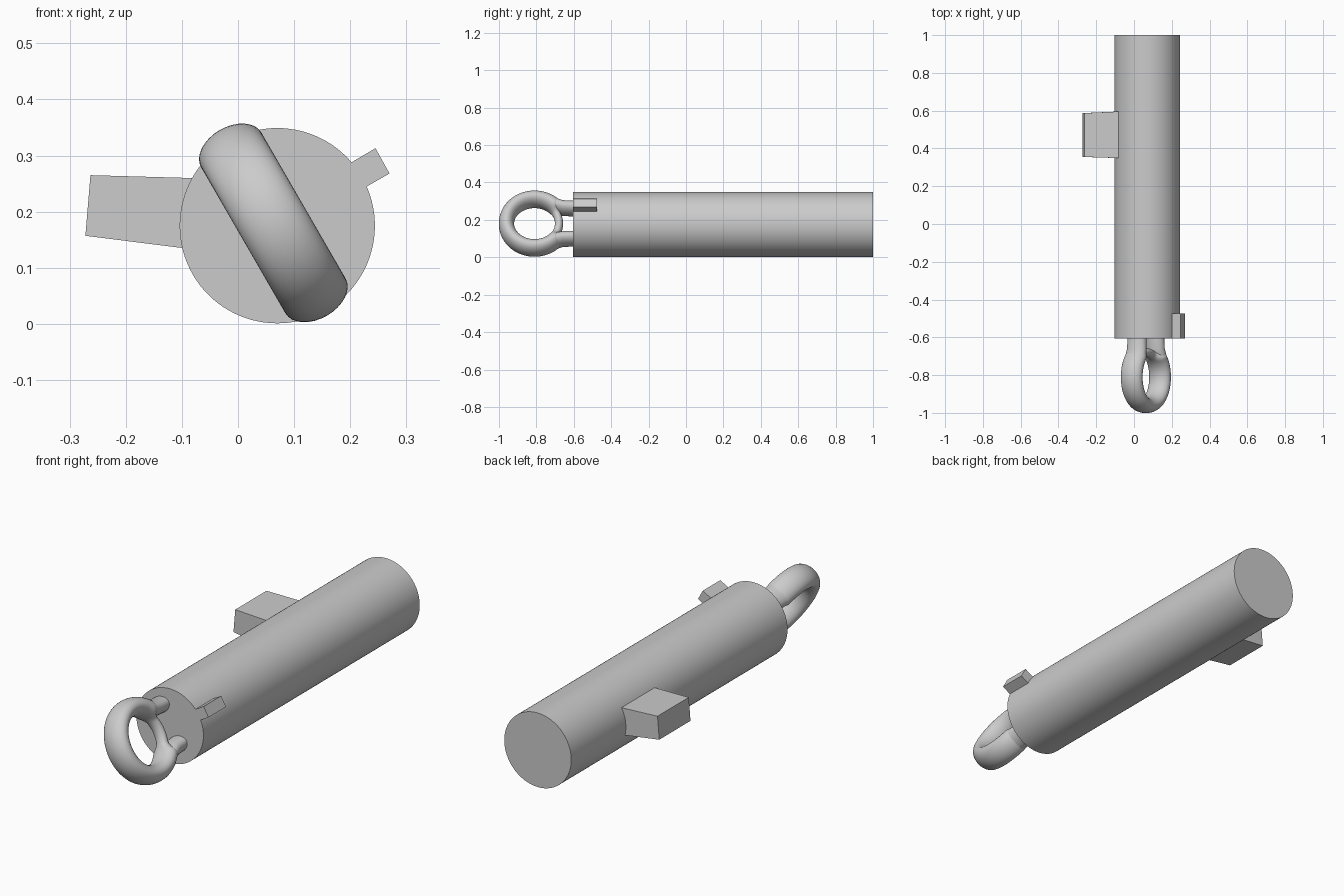
import bpy, bmesh, math
from mathutils import Vector

if "Cube" in bpy.data.objects:
    bpy.data.objects.remove(bpy.data.objects["Cube"])

grey = bpy.data.materials.new("plain grey")
grey.use_nodes = True
grey.diffuse_color = (0.6, 0.6, 0.6, 1)
grey.node_tree.nodes["Principled BSDF"].inputs["Base Color"].default_value = (0.6, 0.6, 0.6, 1)

# The eyelet lies in a plane spanned by ALONG and the long (y) axis
ACROSS = Vector((math.cos(math.radians(30)), 0, 0.5))
ALONG = Vector((-0.5, 0, math.cos(math.radians(30))))
LONG = Vector((0, 1, 0))
EYE = Vector((0.063, -0.81, 0.18))
BODY_FRONT = -0.605


def finish(name, bm, smooth=False):
    bmesh.ops.recalc_face_normals(bm, faces=bm.faces)
    mesh = bpy.data.meshes.new(name)
    bm.to_mesh(mesh)
    bm.free()
    obj = bpy.data.objects.new(name, mesh)
    bpy.context.collection.objects.link(obj)
    mesh.materials.append(grey)
    if smooth:
        bpy.ops.object.select_all(action='DESELECT')
        obj.select_set(True)
        bpy.context.view_layer.objects.active = obj
        bpy.ops.object.shade_smooth_by_angle(angle=math.radians(35))
    return obj


def loft(name, rings, closed=False, smooth=False):
    """Skin a list of equally sized loops of points."""
    bm = bmesh.new()
    loops = [[bm.verts.new(p) for p in ring] for ring in rings]
    n = len(loops[0])
    pairs = list(zip(loops, loops[1:]))
    if closed:
        pairs.append((loops[-1], loops[0]))
    else:
        bm.faces.new(loops[0])
        bm.faces.new(loops[-1])
    for a, b in pairs:
        for i in range(n):
            j = (i + 1) % n
            bm.faces.new((a[i], a[j], b[j], b[i]))
    return finish(name, bm, smooth)


def oval(center, axis_a, a, axis_b, b, n=32):
    return [center + axis_a * a * math.cos(math.tau * i / n)
            + axis_b * b * math.sin(math.tau * i / n) for i in range(n)]


# Cylindrical body
X, Z = Vector((1, 0, 0)), Vector((0, 0, 1))
loft("body", [oval(Vector((0.07, y, 0.175)), X, 0.174, Z, 0.174, 96)
              for y in (BODY_FRONT, 1.0)], smooth=True)

# Eyelet ring, thinning to a slim bar on the side facing the body
rings = []
for i in range(96):
    t = math.tau * i / 96
    out = ALONG * math.sin(t) + LONG * math.cos(t)
    slim = min(1, max(0, (math.cos(t) - 0.72) / 0.2))
    slim = slim * slim * (3 - 2 * slim)
    b = 0.041 - 0.019 * slim
    a = 0.062 - 0.034 * slim
    rings.append(oval(EYE + out * (0.109 + b), ACROSS, a, out, b))
loft("eyelet_ring", rings, closed=True, smooth=True)

# Two legs joining the eyelet to the body
for side, name in ((1, "upper_leg"), (-1, "lower_leg")):
    steps = ((-0.735, 0.125, 0.058, 0.036), (-0.70, 0.108, 0.060, 0.040),
             (-0.66, 0.096, 0.056, 0.037), (-0.59, 0.092, 0.054, 0.037))
    loft(name, [oval(Vector((EYE.x, y, EYE.z)) + ALONG * u * side, ACROSS, a, ALONG, b)
                for y, u, a, b in steps], smooth=True)

# Small lug at the front edge of the body
lug = ((0.17, 0.269), (0.245, 0.313), (0.27, 0.268), (0.195, 0.225))
loft("small_lug", [[Vector((x, y, z)) for x, z in lug] for y in (BODY_FRONT, -0.475)])

# Large tapering tab on the right side
tab = ((-0.05, 0.259, 0.129, 0.348, 0.597), (-0.2675, 0.265, 0.157, 0.355, 0.587))
loops = []
for x, top, low, y0, y1 in tab:
    lean = 0.0045 if x < -0.1 else 0
    loops.append([Vector((x + lean, y0, top)), Vector((x + lean, y1, top)),
                  Vector((x - lean, y1, low)), Vector((x - lean, y0, low))])
loft("large_tab", loops)
